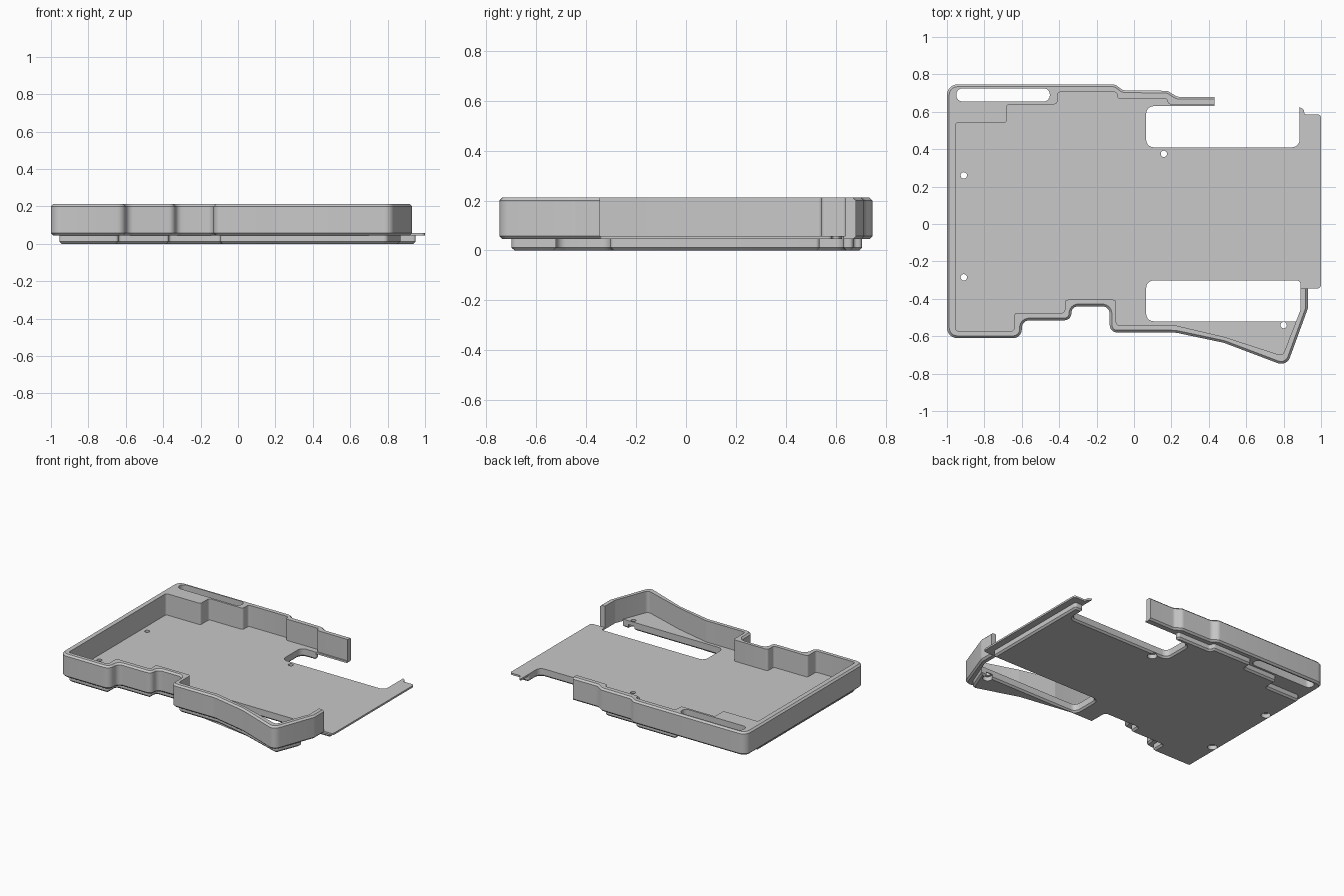
import bpy, bmesh, math
from mathutils import Vector

default_cube = bpy.data.objects.get("Cube")
if default_cube:
    bpy.data.objects.remove(default_cube, do_unlink=True)

grey = bpy.data.materials.new("light_grey_plastic")
grey.use_nodes = True
GREY = (0.58, 0.58, 0.58, 1)
grey.diffuse_color = GREY
grey.node_tree.nodes["Principled BSDF"].inputs["Base Color"].default_value = GREY


def rounded(points, default_radius, steps=6):
    """Return the outline with its corners replaced by arcs; points are (x, y[, radius])."""
    outline = []
    for i, point in enumerate(points):
        corner = Vector(point[:2])
        radius = point[2] if len(point) > 2 else default_radius
        before = Vector(points[i - 1][:2]) - corner
        after = Vector(points[(i + 1) % len(points)][:2]) - corner
        half = before.angle(after) / 2
        reach = min(radius / math.tan(half), 0.48 * min(before.length, after.length))
        if reach < 0.0005:
            outline.append(corner)
            continue
        radius = reach * math.tan(half)
        before.normalize()
        after.normalize()
        centre = corner + (before + after).normalized() * radius / math.sin(half)
        start = corner + before * reach - centre
        end = corner + after * reach - centre
        sweep = start.angle(end)
        for k in range(steps + 1):
            t = k / steps
            arm = start * math.sin((1 - t) * sweep) + end * math.sin(t * sweep)
            outline.append(centre + arm / math.sin(sweep))
    return outline


def inset(outline, distance):
    """Move an anticlockwise outline inwards, with mitred corners."""
    result = []
    for i, p in enumerate(outline):
        into = (p - outline[i - 1]).normalized()
        out = (outline[(i + 1) % len(outline)] - p).normalized()
        a, b = Vector((-into.y, into.x)), Vector((-out.y, out.x))
        result.append(p + (a + b) * distance / (1 + a.dot(b)))
    return result


def prism(name, outline, bottom, top, bottom_chamfer=0, top_chamfer=0):
    """Stack the outline into a closed prism with optional chamfered rims."""
    layers = [(outline, bottom + bottom_chamfer), (outline, top - top_chamfer)]
    if bottom_chamfer:
        layers.insert(0, (inset(outline, bottom_chamfer), bottom))
    if top_chamfer:
        layers.append((inset(outline, top_chamfer), top))
    bm = bmesh.new()
    rings = [[bm.verts.new((p.x, p.y, z)) for p in ring] for ring, z in layers]
    bm.faces.new(rings[0])
    bm.faces.new(rings[-1])
    for low, high in zip(rings, rings[1:]):
        for i in range(len(low)):
            bm.faces.new((low[i - 1], low[i], high[i], high[i - 1]))
    bmesh.ops.recalc_face_normals(bm, faces=bm.faces)
    mesh = bpy.data.meshes.new(name)
    bm.to_mesh(mesh)
    bm.free()
    obj = bpy.data.objects.new(name, mesh)
    bpy.context.collection.objects.link(obj)
    mesh.materials.append(grey)
    return obj


def circle(centre, radius, sides=20):
    return [Vector(centre) + radius * Vector((math.cos(a), math.sin(a)))
            for a in (math.tau * k / sides for k in range(sides))]


def activate(obj):
    bpy.ops.object.select_all(action='DESELECT')
    obj.select_set(True)
    bpy.context.view_layer.objects.active = obj


def cut(obj, outline, bottom=-0.5, top=0.5):
    """Subtract a vertical prism from the object."""
    cutter = prism("cutter", outline, bottom, top)
    cutter.hide_render = True
    activate(obj)
    modifier = obj.modifiers.new("cut", 'BOOLEAN')
    modifier.operation = 'DIFFERENCE'
    modifier.solver = 'EXACT'
    modifier.object = cutter
    bpy.ops.object.modifier_apply(modifier=modifier.name)
    bpy.data.objects.remove(cutter, do_unlink=True)


# Shared heights and inner contour
BASE_TOP, FLOOR_TOP, RIM = 0.045, 0.058, 0.212
CHAMFER, INNER_RADIUS = 0.012, 0.016
front_inner = [(-.955, .542), (-.955, -.572), (-.64, -.572), (-.64, -.475), (-.37, -.475),
               (-.37, -.405), (-.095, -.405), (-.095, -.542), (.22, -.542), (.48, -.603),
               (.795, -.705, .025)]
back_inner = [(.18, .64), (.18, .67), (-.09, .67), (-.09, .705), (-.41, .705),
              (-.41, .64), (-.68, .64), (-.68, .542)]

# Perimeter wall
outer = [(-1, .746, .055), (-1, -.61, .055), (-.6, -.61, .055), (-.6, -.515), (-.335, -.515),
         (-.335, -.44, .055), (-.13, -.44), (-.13, -.58), (.22, -.58, .2), (.48, -.635, .2),
         (.816, -.762, .05), (.93, -.45, .05), (.93, .2, 0), (.6, .2, 0), (.6, .68, 0),
         (.23, .68), (.18, .712), (-.06, .715), (-.1, .746)]
wall = prism("perimeter_wall", rounded(outer, .04), BASE_TOP, RIM, CHAMFER, CHAMFER)
open_side = [(.89, -.46), (.89, -.345, 0), (2, -.345, 0), (2, 2, 0), (.43, 2, 0), (.43, .638, 0)]
cut(wall, rounded(front_inner + open_side + back_inner, INNER_RADIUS))
slot = [(-.95, .725), (-.95, .655), (-.45, .655), (-.45, .725)]
cut(wall, rounded(slot, .033))

# Thin floor sheet with its two side openings
front_opening = [(.868, -.52, 0), (.065, -.52, .04), (.065, -.302, .04)]
back_opening = [(.885, .41, .04), (.065, .41, .04), (.065, .63, .04)]
floor_side = [(.89, -.302, .02), (.89, -.345, 0), (1, -.345, .02), (1, .585),
              (.91, .585), (.91, .61), (.885, .625, 0)]
floor_tongue = [(.43, .63, 0), (.43, .64, 0)]
floor = prism("floor_sheet",
              rounded(front_inner + front_opening + floor_side + back_opening
                      + floor_tongue + back_inner, INNER_RADIUS), BASE_TOP, FLOOR_TOP)

# Raised underside slab
base_side = [(.95, -.302), (.95, .535), (.885, .535)]
base = prism("base_slab",
             rounded(front_inner + front_opening + base_side + back_opening
                     + [(.18, .63)] + back_inner[1:], INNER_RADIUS), 0, BASE_TOP, CHAMFER)

# Screw holes, recessed from below
for centre in [(-.91, .26), (-.91, -.285), (.16, .375), (.8, -.541)]:
    cut(floor, circle(centre, .017))
    cut(base, circle(centre, .017))
    cut(base, circle(centre, .032), top=.03)

for part in (wall, floor, base):
    activate(part)
    bpy.ops.object.shade_smooth_by_angle(angle=math.radians(30))
